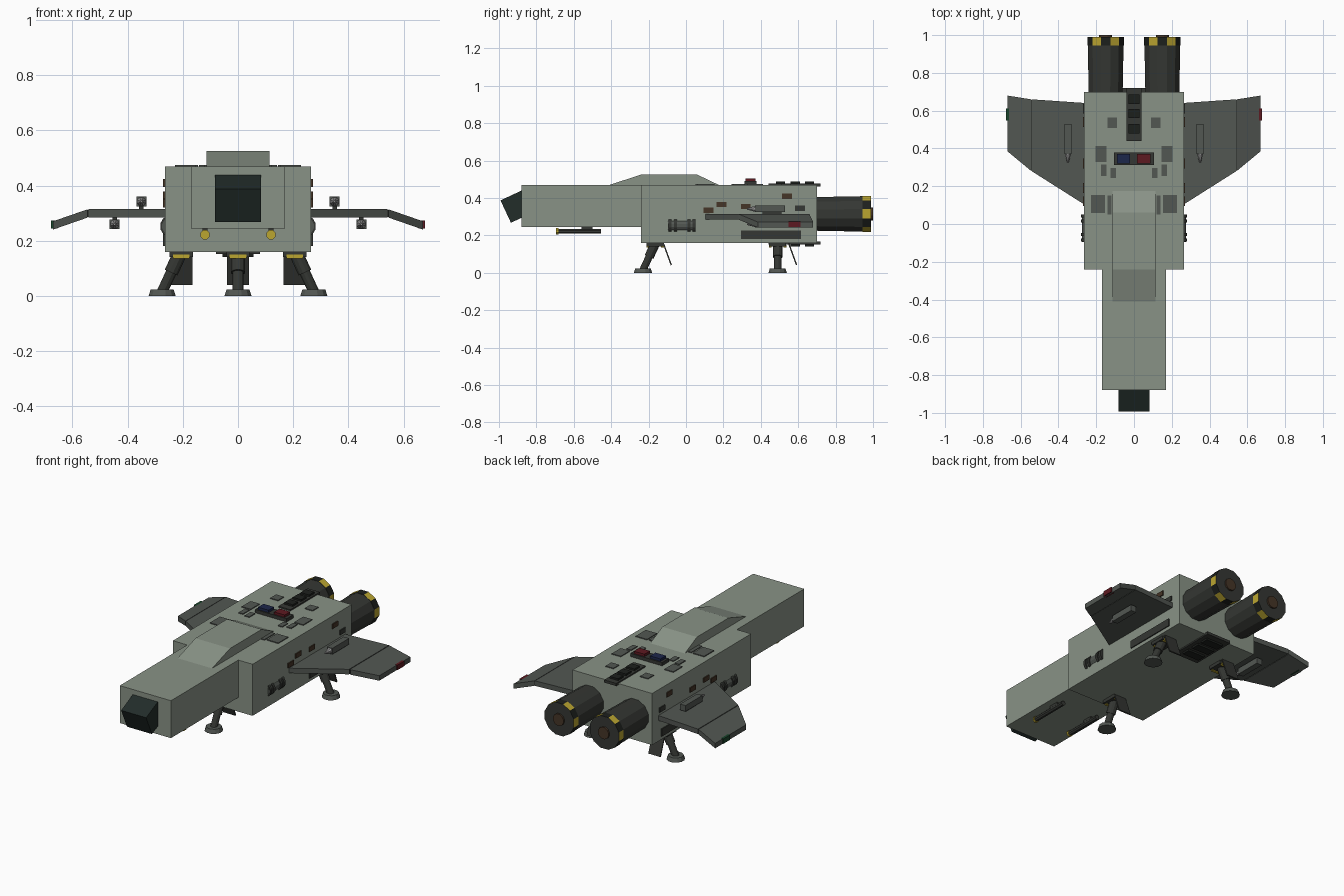
import bpy, bmesh, math
from mathutils import Vector, Matrix

if "Cube" in bpy.data.objects:
    bpy.data.objects.remove(bpy.data.objects["Cube"])

def material(name, r, g, b):
    m = bpy.data.materials.new(name)
    m.diffuse_color = (r, g, b, 1)
    m.use_nodes = True
    m.node_tree.nodes["Principled BSDF"].inputs["Base Color"].default_value = m.diffuse_color
    return m

HULL = material("hull", .25, .29, .24)
WING = material("wing_grey", .085, .095, .085)
DARK = material("dark_metal", .035, .038, .033)
BLACK = material("black", .012, .014, .012)
GLASS = material("dark_glass", .016, .026, .023)
YELLOW = material("yellow", .5, .38, .03)
BROWN = material("brown", .06, .035, .02)
RED = material("red", .11, .01, .015)
GREEN = material("green", .01, .06, .025)
BLUE = material("blue", .012, .02, .07)
STEEL = material("steel", .3, .3, .3)

def finish(name, bm, *mats):
    bmesh.ops.recalc_face_normals(bm, faces=bm.faces)
    me = bpy.data.meshes.new(name)
    bm.to_mesh(me)
    bm.free()
    for m in mats:
        me.materials.append(m)
    ob = bpy.data.objects.new(name, me)
    bpy.context.collection.objects.link(ob)
    return ob

def box(name, c, size, mat, rx=0):
    bm = bmesh.new()
    bmesh.ops.create_cube(bm, size=1, matrix=Matrix.Translation(c)
                          @ Matrix.Rotation(rx, 4, 'X') @ Matrix.Diagonal((*size, 1)))
    return finish(name, bm, mat)

def rod(name, a, b, r1, r2, mat, n=12):
    a, b = Vector(a), Vector(b)
    d = b - a
    rot = d.to_track_quat('Z', 'Y').to_matrix().to_4x4()
    bm = bmesh.new()
    bmesh.ops.create_cone(bm, cap_ends=True, segments=n, radius1=r1, radius2=r2, depth=d.length,
                          matrix=Matrix.Translation((a + b) / 2) @ rot @ Matrix.Rotation(math.pi / n, 4, 'Z'))
    return finish(name, bm, mat)

def loft(name, loops, mat):
    bm = bmesh.new()
    rings = [[bm.verts.new(p) for p in loop] for loop in loops]
    n = len(rings[0])
    for r, s in zip(rings, rings[1:]):
        for i in range(n):
            bm.faces.new((r[i], r[(i + 1) % n], s[(i + 1) % n], s[i]))
    bm.faces.new(rings[0])
    bm.faces.new(rings[-1])
    return finish(name, bm, mat)

# Hull, nose, sensor head and raised canopy
box("main_hull", (0, .23, .315), (.53, .94, .31), HULL)
box("nose_hull", (0, -.55, .3575), (.34, .66, .225), HULL)
box("nose_sensor", (0, -.905, .355), (.166, .13, .132), GLASS, math.radians(25))
canopy = [(-.41, .465), (-.41, .47), (-.24, .525), (.06, .525), (.175, .47), (.175, .465)]
loft("canopy", [[(x, y, z) for y, z in canopy] for x in (-.115, .115)], HULL)

# Dorsal and ventral spines with vents
for tag, z, s, w in (("top", .47, 1, .08), ("bottom", .16, -1, .16)):
    box(tag + "_spine", (0, .58, z), (w, .28, .016), DARK)
    for y in (.505, .585, .66):
        box(tag + "_vent", (0, y, z + s * .009), (w * .7, .05, .02), BLACK)

# Light panel on the roof
box("light_panel", (0, .345, .475), (.21, .065, .03), DARK)
box("blue_light", (-.055, .345, .492), (.07, .052, .026), BLUE)
box("red_light", (.052, .345, .492), (.07, .052, .026), RED)

def ring_engine(name, x):
    # Tapered engine with a striped rim and flat back
    n, z = 12, .315
    prof = [(.69, .093), (.945, .098), (.945, .1), (.99, .1)]
    bm = bmesh.new()
    rings = [[bm.verts.new((x + r * math.cos((i + .5) * math.tau / n), y,
                            z + r * math.sin((i + .5) * math.tau / n))) for i in range(n)] for y, r in prof]
    for k in range(3):
        for i in range(n):
            f = bm.faces.new((rings[k][i], rings[k][(i + 1) % n], rings[k + 1][(i + 1) % n], rings[k + 1][i]))
            f.material_index = (0, 0, 2 if i % 2 else 1)[k]
    bm.faces.new(rings[0])
    bm.faces.new(rings[-1])
    finish(name, bm, DARK, BLACK, YELLOW)
    rod(name + "_nozzle", (x, .98, z), (x, 1, z), .036, .036, BROWN)

# Roof and side detail plates: (offset, y, width, length)
roof = [(.115, .535, .052, .055), (.175, .37, .06, .085), (.16, .285, .03, .06),
        (.11, .27, .03, .055), (.19, .105, .075, .095), (.13, .10, .022, .10)]
side = [(.12, .335, BROWN), (.19, .365, BROWN), (.32, .355, BROWN), (.54, .41, BROWN), (.61, .345, DARK)]

for s, tag in ((-1, "left_"), (1, "right_")):
    for x, y, w, l in roof:
        box(tag + "roof_plate", (s * x, y, .47), (w, l, .01), WING)
    for y, z, m in side:
        box(tag + "side_plate", (s * .265, y, z), (.012, .052, .028), m)
    box(tag + "side_rail", (s * .265, .455, .203), (.012, .32, .045), DARK)
    ring_engine(tag + "engine", s * .15)

    # Wing: flat inner panel, drooped outer panel
    def section(x, y0, y1, z):
        return [(s * x, y0, z), (s * x, y1, z), (s * x, y1, z + .03), (s * x, y0, z + .03)]
    loft(tag + "inner_wing", [section(.25, .095, .64, .285), section(.542, .28, .66, .285)], WING)
    loft(tag + "outer_wing", [section(.546, .282, .66, .284), section(.67, .385, .68, .241)], WING)
    box(tag + "wing_hinge", (s * .544, .47, .299), (.008, .375, .024), BLACK)
    box(tag + "tip_light", (s * .666, .58, .259), (.022, .065, .03), RED if s > 0 else GREEN)

    # Wing guns above and below
    for gun, x, z, zm in (("upper", .35, .342, .32), ("lower", .447, .26, .28)):
        box(tag + gun + "_gun", (s * x, .45, z), (.036, .16, .036), WING)
        box(tag + gun + "_gun_mount", (s * x, .46, zm), (.016, .1, .02), DARK)
        rod(tag + gun + "_gun_tip", (s * x, .37, z), (s * x, .325, z), .017, .004, STEEL, 8)

    # Chin guns
    rod(tag + "chin_gun", (s * .12, -.685, .222), (s * .12, -.455, .222), .014, .014, DARK, 8)
    rod(tag + "chin_gun_tip", (s * .12, -.695, .222), (s * .12, -.683, .222), .018, .018, YELLOW, 8)
    box(tag + "chin_gun_mount", (s * .12, -.53, .238), (.018, .06, .02), DARK)

    # Side tanks with end and middle rings
    rod(tag + "tank", (s * .244, -.095, .253), (s * .244, .05, .253), .032, .032, WING)
    for y in (-.085, -.055, .015, .043):
        rod(tag + "tank_ring", (s * .244, y - .008, .253), (s * .244, y + .008, .253), .039, .039, DARK)

def gear(tag, top, foot, door_x, door_y):
    # Landing leg, foot pad, yellow hinges and bay door
    t, f = Vector(top), Vector(foot)
    rod(tag + "_upper_leg", t, t.lerp(f, .5), .026, .026, DARK)
    rod(tag + "_lower_leg", t.lerp(f, .45), f, .02, .02, DARK)
    rod(tag + "_foot", (f.x, f.y, 0), (f.x, f.y, .024), .051, .043, WING)
    box(tag + "_collar", (door_x, t.y, .152), (.085, .09, .022), DARK)
    for d in (-.04, .04):
        box(tag + "_hinge", (door_x, t.y + d, .143), (.06, .015, .014), YELLOW)
    box(tag + "_door", (door_x, door_y, .1), (.08, .007, .125), DARK, math.radians(20))

gear("front_gear", (0, -.165, .155), (0, -.23, .015), 0, -.1)
for s, tag in ((-1, "left_gear"), (1, "right_gear")):
    gear(tag, (s * .21, .49, .155), (s * .275, .49, .015), s * .205, .57)
